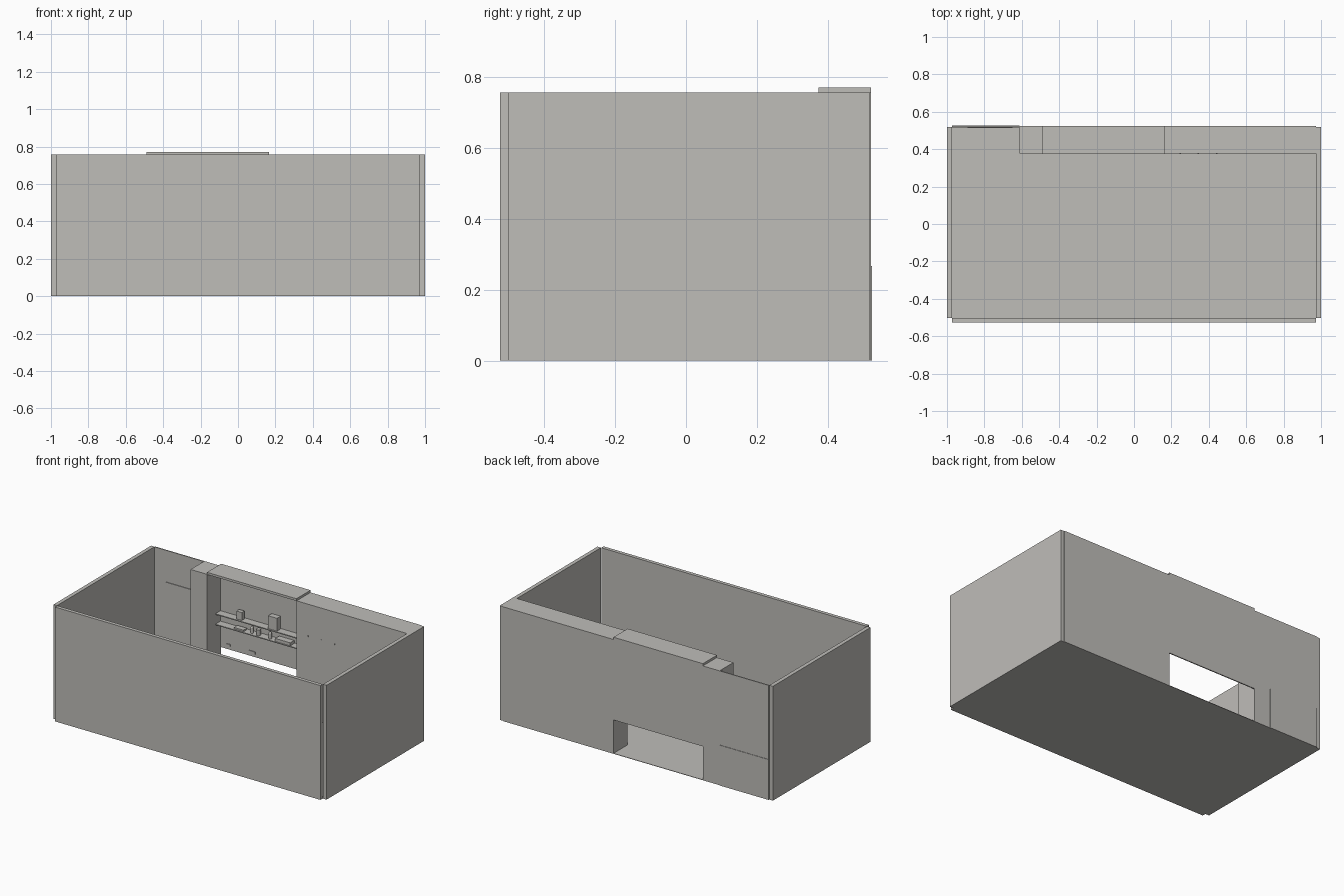
import bpy
import bmesh
import math

old = bpy.data.objects.get("Cube")
if old:
    bpy.data.objects.remove(old, do_unlink=True)

# One warm grey plaster colour for everything
GREY = (0.52, 0.51, 0.485, 1.0)
plaster = bpy.data.materials.new("warm_grey_plaster")
plaster.use_nodes = True
plaster.diffuse_color = GREY
shader = next(n for n in plaster.node_tree.nodes if n.type == "BSDF_PRINCIPLED")
shader.inputs["Base Color"].default_value = GREY
shader.inputs["Roughness"].default_value = 0.9


def finish(bm, name):
    mesh = bpy.data.meshes.new(name)
    bm.to_mesh(mesh)
    bm.free()
    mesh.materials.append(plaster)
    ob = bpy.data.objects.new(name, mesh)
    bpy.context.collection.objects.link(ob)
    return ob


def box(name, x, y, z):
    """Box spanning the given (low, high) ranges."""
    bm = bmesh.new()
    bmesh.ops.create_cube(bm, size=1)
    for v in bm.verts:
        v.co = [r[0] if c < 0 else r[1] for c, r in zip(v.co, (x, y, z))]
    return finish(bm, name)


def turned(name, x, y, z, profile, sides=12):
    """Small lathed vessel standing at (x, y, z); profile is (radius, height)."""
    bm = bmesh.new()
    rings = []
    for r, h in profile:
        angles = [math.tau * i / sides for i in range(sides)]
        rings.append([bm.verts.new((x + r * math.cos(a), y + r * math.sin(a), z + h))
                      for a in angles])
    for low, high in zip(rings, rings[1:]):
        for i in range(sides):
            j = (i + 1) % sides
            bm.faces.new((low[i], low[j], high[j], high[i]))
    bm.faces.new(rings[0][::-1])
    bm.faces.new(rings[-1])
    return finish(bm, name)


TOP = 0.757        # wall height
BACK = 0.523       # rear face of the room
SKIN = 0.516       # inner face of the thin rear panels
DEEP = 0.378       # front face of the thick rear blocks
NICHE = (-0.49, 0.165)
COLUMN = -0.612
INNER = 0.974

# Floor and outer walls
box("floor", (-INNER, INNER), (-0.502, BACK), (0, 0.003))
box("front_wall", (-0.972, 0.972), (-0.526, -0.502), (0, TOP))
for name, s in (("left_wall", 1), ("right_wall", -1)):
    box(name, sorted((s * INNER, s)), (-0.502, 0.519), (0, TOP))

# Rear wall: thin panel, column, niche panel above the opening, thick block
box("rear_thin_wall", (-0.972, COLUMN), (SKIN, BACK), (0, TOP))
box("rear_column", (COLUMN, NICHE[0]), (DEEP, BACK), (0, TOP))
box("niche_panel", NICHE, (SKIN, BACK), (0.224, TOP))
box("rear_thick_wall", (NICHE[1], INNER), (DEEP, BACK), (0, TOP))
box("niche_header", NICHE, (DEEP - 0.003, BACK), (TOP, 0.772))
box("rear_base_plate", (-0.972, COLUMN), (BACK, 0.526), (0, 0.267))

# Shelves in the niche
UPPER, LOWER = 0.464, 0.395
for name, z in (("upper_shelf", UPPER), ("lower_shelf", LOWER)):
    box(name, NICHE, (0.463, SKIN), (z - 0.006, z))

# Boxes on the shelves
box("small_canister", (-0.345, -0.305), (0.475, 0.505), (UPPER, UPPER + 0.052))
box("large_canister", (-0.11, -0.045), (0.472, 0.51), (UPPER, UPPER + 0.085))
box("flat_case", (-0.055, 0.055), (0.468, 0.51), (LOWER, LOWER + 0.02))
box("flat_tray", (-0.36, -0.29), (0.472, 0.508), (LOWER, LOWER + 0.01))

# Vessels on the lower shelf
bottle = ((0.01, 0), (0.01, 0.035), (0.004, 0.045), (0.004, 0.06))
cup = ((0.013, 0), (0.016, 0.04))
turned("tall_bottle", -0.24, 0.49, LOWER, bottle)
turned("cup", -0.19, 0.487, LOWER, cup)
turned("short_bottle", -0.105, 0.487, LOWER, bottle)

# Sockets under the shelves, wall dots and a slim rail
for i, (x, w) in enumerate(((-0.43, 0.012), (-0.255, 0.022))):
    box(f"socket_{i + 1}", (x - w, x + w), (SKIN - 0.005, SKIN), (0.245, 0.26))
for i in range(3):
    x = 0.246 + 0.098 * i
    box(f"wall_hook_{i + 1}", (x - 0.004, x + 0.004), (DEEP - 0.004, DEEP), (0.541, 0.549))
box("wall_rail", (-0.89, -0.65), (SKIN - 0.004, SKIN), (0.543, 0.548))
